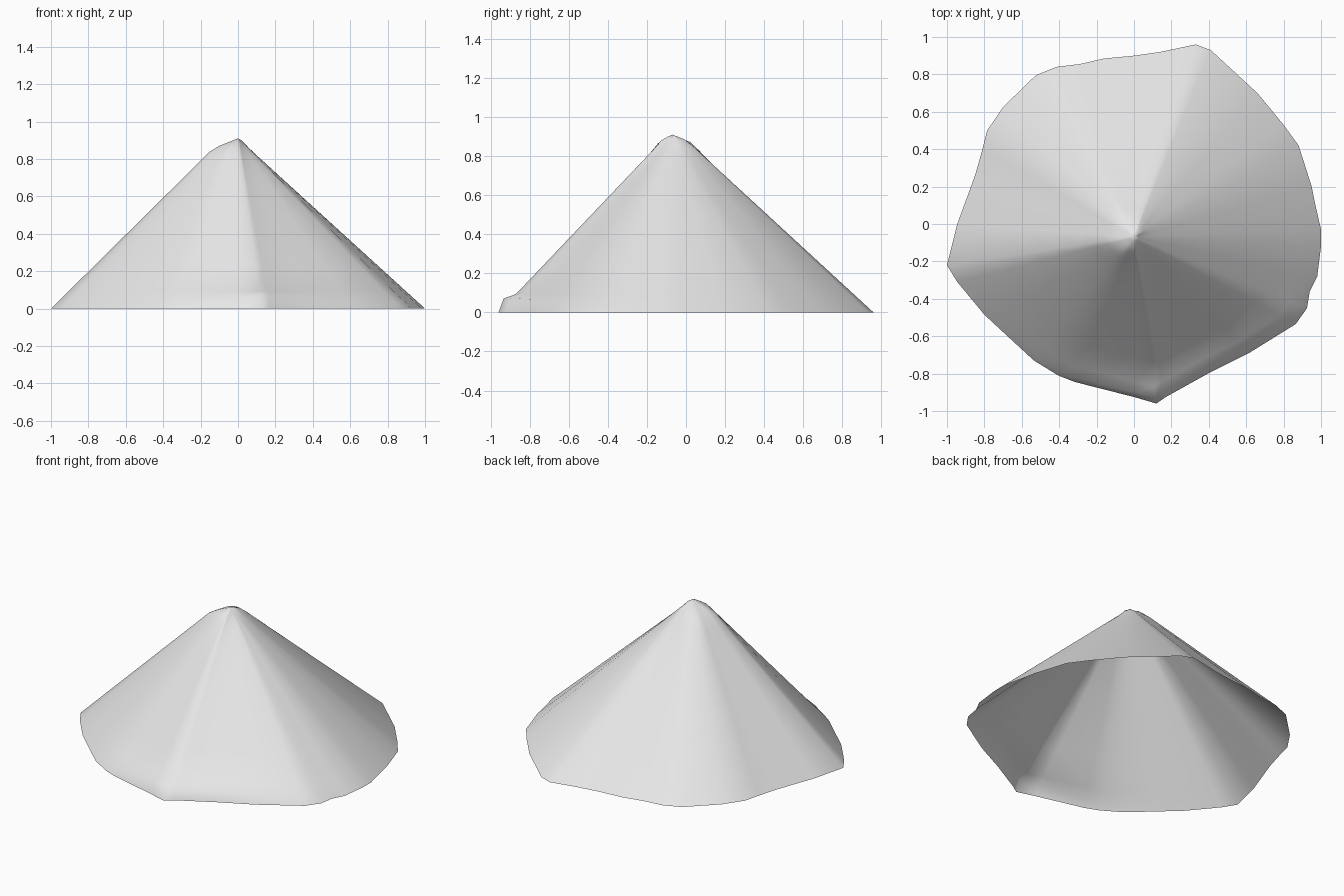
import bpy, bmesh, math

if "Cube" in bpy.data.objects:
    bpy.data.objects.remove(bpy.data.objects["Cube"])

# Irregular outline of the hill foot, anticlockwise from the north ridge
RIM = [(.33, .96), (.14, .92), (0, .9), (-.16, .885), (-.29, .855), (-.415, .84),
       (-.525, .795), (-.7, .625), (-.785, .5), (-.81, .4), (-.85, .26), (-.945, 0),
       (-1, -.22), (-.945, -.31), (-.8, -.485), (-.66, -.615), (-.535, -.73),
       (-.405, -.81), (-.315, -.845), (0, -.925), (.12, -.96), (.17, -.925),
       (.395, -.8), (.615, -.69), (.865, -.535), (.925, -.45), (.94, -.36),
       (.98, -.28), (1, -.12), (1, -.03), (.97, .1), (.95, .2), (.88, .42),
       (.8, .53), (.66, .7), (.41, .93)]
APEX = (0.0, -.07)
PEAK = .91
RINGS = [1, .97, .9, .75, .6, .45, .3, .21, .15, .1, .06, .025]


def height(s, dx, dy):
    """Slope height at fraction s from the peak, in direction (dx, dy)."""
    steep = .95 - .04 * dx + .01 * dy
    z = min(steep * (1 - s), PEAK - .4 * s)
    # Steeper foot along the front edge
    if s == .97:
        angle = math.atan2(dy, dx) - math.radians(-75)
        z += .045 * math.exp(-(angle / .6) ** 2)
    return z


# Open hill shell: rings shrinking towards the peak
bm = bmesh.new()
rings = []
for s in RINGS:
    ring = []
    for x, y in RIM:
        rx, ry = x - APEX[0], y - APEX[1]
        r = math.hypot(rx, ry)
        ring.append(bm.verts.new((APEX[0] + rx * s, APEX[1] + ry * s,
                                  height(s, rx / r, ry / r))))
    rings.append(ring)
n = len(RIM)
for low, high in zip(rings, rings[1:]):
    for i in range(n):
        j = (i + 1) % n
        bm.faces.new((low[i], low[j], high[j], high[i]))

# Peak
tip = bm.verts.new((*APEX, PEAK))
for i in range(n):
    bm.faces.new((rings[-1][i], rings[-1][(i + 1) % n], tip))
for f in bm.faces:
    f.smooth = True

mesh = bpy.data.meshes.new("hill")
bm.to_mesh(mesh)
bm.free()
hill = bpy.data.objects.new("hill", mesh)
bpy.context.collection.objects.link(hill)

# Pale grey surface
grey = bpy.data.materials.new("pale grey")
grey.diffuse_color = (.8, .8, .8, 1)
grey.use_nodes = True
grey.node_tree.nodes["Principled BSDF"].inputs["Base Color"].default_value = grey.diffuse_color
mesh.materials.append(grey)
